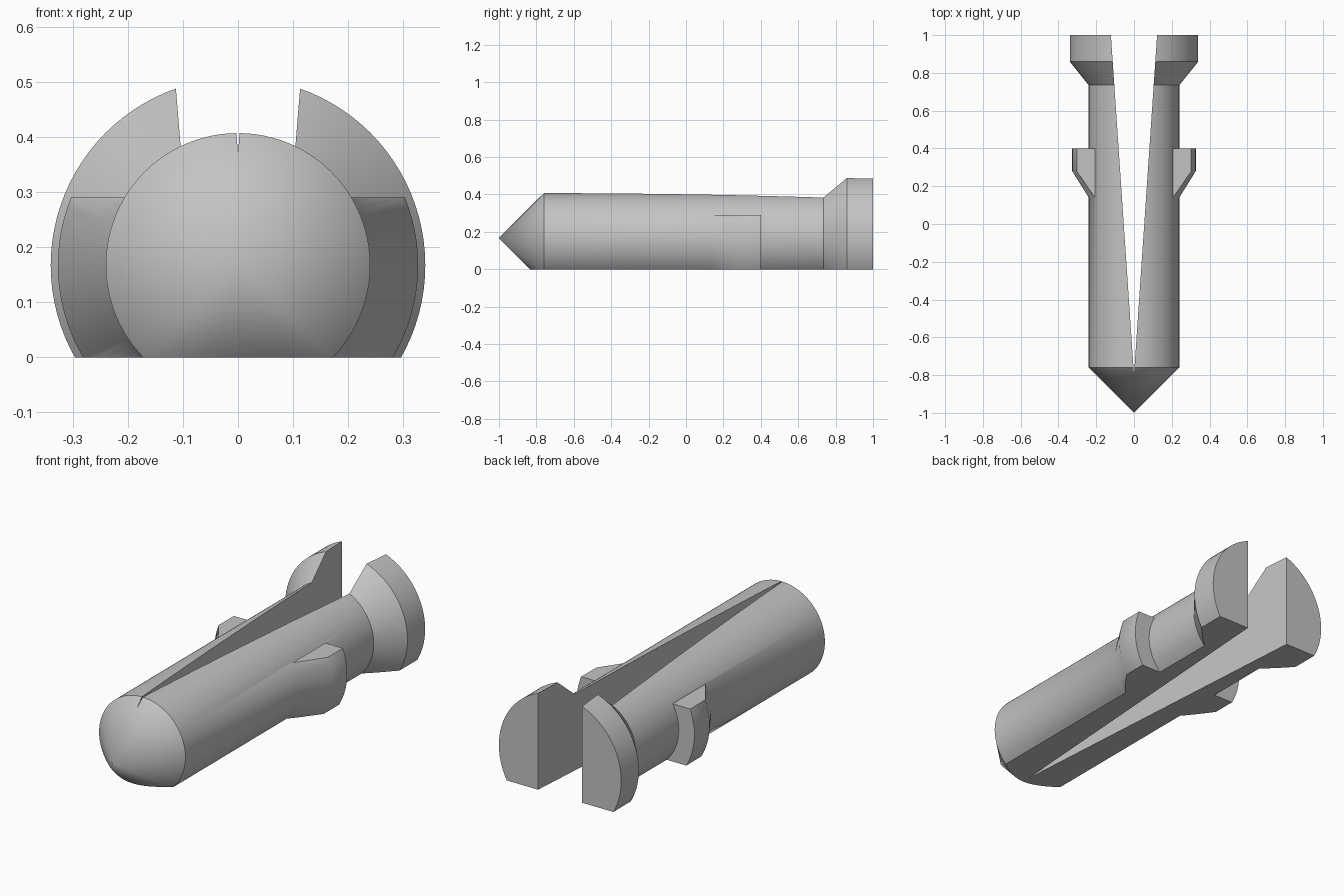
import bpy
import bmesh
import math
from mathutils import Vector

AXIS_Z = 0.167      # height of the pin's centre line
SEGMENTS = 96

cube = bpy.data.objects.get("Cube")
if cube:
    bpy.data.objects.remove(cube, do_unlink=True)

grey = bpy.data.materials.new("plain_grey")
grey.use_nodes = True
grey.diffuse_color = (0.55, 0.55, 0.55, 1)
grey.node_tree.nodes["Principled BSDF"].inputs["Base Color"].default_value = (0.55, 0.55, 0.55, 1)


def finish(name, bm):
    bmesh.ops.recalc_face_normals(bm, faces=bm.faces[:])
    mesh = bpy.data.meshes.new(name)
    bm.to_mesh(mesh)
    bm.free()
    mesh.materials.append(grey)
    obj = bpy.data.objects.new(name, mesh)
    bpy.context.collection.objects.link(obj)
    return obj


def revolve(name, profile, closed=False):
    """Spin a (radius, y) profile around the centre line."""
    bm = bmesh.new()
    verts = [bm.verts.new((r, y, AXIS_Z)) for r, y in profile]
    pairs = list(zip(verts, verts[1:]))
    if closed:
        pairs.append((verts[-1], verts[0]))
    edges = [bm.edges.new(pair) for pair in pairs]
    bmesh.ops.spin(bm, geom=verts + edges, cent=(0, 0, AXIS_Z), axis=(0, 1, 0),
                   angle=math.tau, steps=SEGMENTS, use_merge=False)
    bmesh.ops.remove_doubles(bm, verts=bm.verts[:], dist=0.0001)
    return finish(name, bm)


def prism(name, outline, low, high):
    """Extrude an (x, y) outline between two heights."""
    bm = bmesh.new()
    face = bm.faces.new([bm.verts.new((x, y, low)) for x, y in outline])
    extruded = bmesh.ops.extrude_face_region(bm, geom=[face])["geom"]
    top = [v for v in extruded if isinstance(v, bmesh.types.BMVert)]
    bmesh.ops.translate(bm, verts=top, vec=Vector((0, 0, high - low)))
    return finish(name, bm)


def combine(target, tool, operation):
    """Apply a boolean and discard the tool."""
    tool.hide_render = True
    mod = target.modifiers.new(operation.lower(), 'BOOLEAN')
    mod.operation = operation
    mod.solver = 'EXACT'
    mod.object = tool
    bpy.context.view_layer.objects.active = target
    bpy.ops.object.modifier_apply(modifier=mod.name)
    bpy.data.objects.remove(tool, do_unlink=True)


BLOCK = [(-1, -2), (1, -2), (1, 2), (-1, 2)]

# Shaft with conical tip and flared head
pin = revolve("split_pin", [(0, -1), (0.24, -0.76), (0.24, 0.735),
                            (0.34, 0.86), (0.34, 1), (0, 1)])

# Side barbs: a ramped collar with its top sliced off
barbs = revolve("side_barbs", [(0.2, 0.076), (0.327, 0.28),
                               (0.327, 0.4), (0.2, 0.4)], closed=True)
combine(barbs, prism("barb_top_cutter", BLOCK, 0.29, 1), 'DIFFERENCE')
combine(pin, barbs, 'UNION')

# Tapered slot open at the back
slot = [(0, -0.8), (0.129, 1.1), (-0.129, 1.1)]
combine(pin, prism("slot_cutter", slot, -1, 1), 'DIFFERENCE')

# Flat underside
combine(pin, prism("floor_cutter", BLOCK, -1, 0), 'DIFFERENCE')

# Smooth the round surfaces, keep the edges crisp
bpy.ops.object.select_all(action='DESELECT')
pin.select_set(True)
bpy.context.view_layer.objects.active = pin
bpy.ops.object.shade_smooth_by_angle(angle=math.radians(35))
